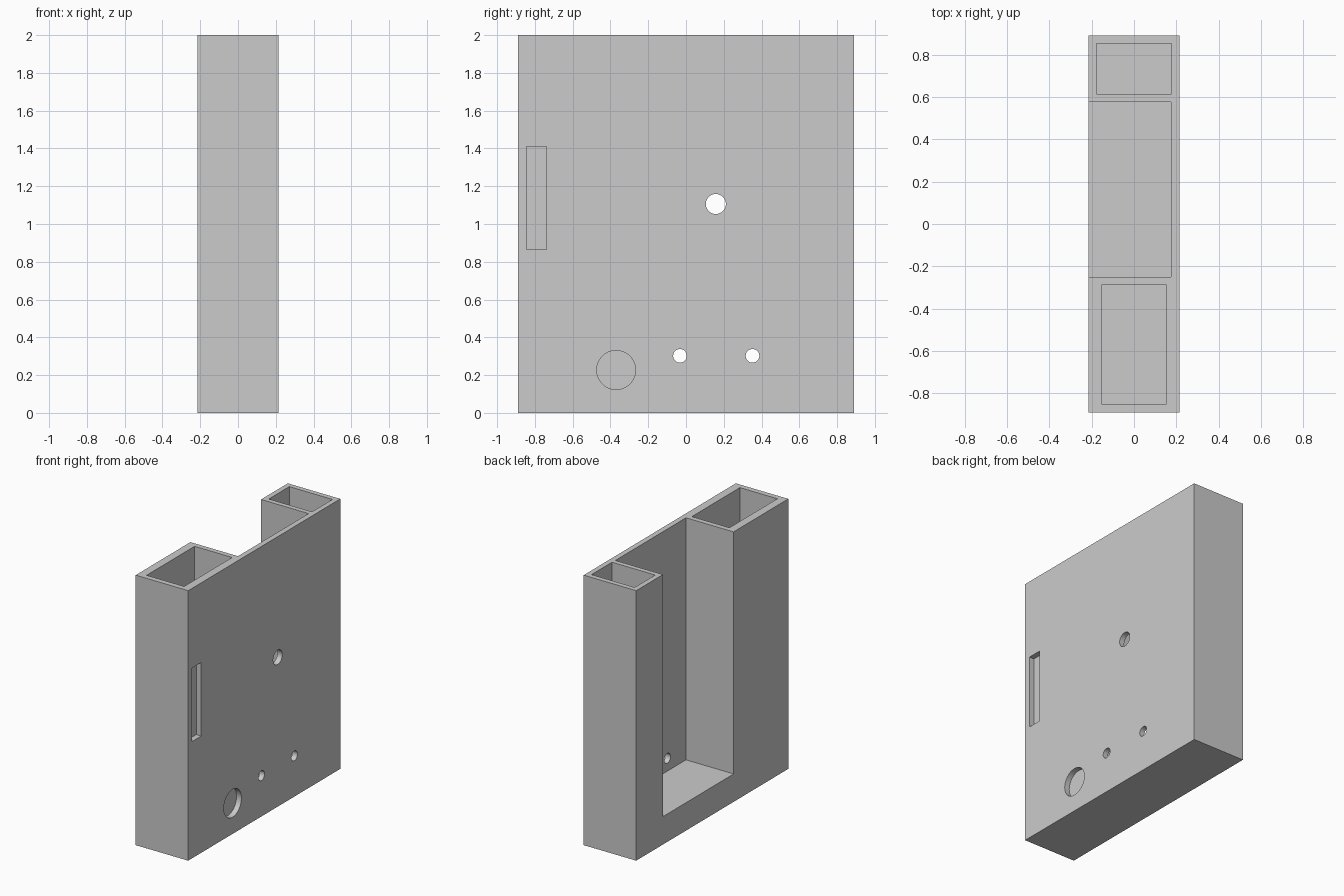
import bpy
from math import pi

cube = bpy.data.objects.get("Cube")
if cube:
    bpy.data.objects.remove(cube, do_unlink=True)

# Outer size and wall thickness
HALF_X, HALF_Y, HEIGHT = 0.215, 0.89, 2.0
WALL = 0.04
RECESS = 0.04
OVER = 0.1  # how far cutters reach past the surface

grey = bpy.data.materials.new("plain grey")
grey.use_nodes = True
colour = (0.6, 0.6, 0.6, 1)
grey.diffuse_color = colour
grey.node_tree.nodes["Principled BSDF"].inputs["Base Color"].default_value = colour


def box(name, x, y, z):
    """Box from (min, max) pairs along each axis."""
    bpy.ops.mesh.primitive_cube_add(size=1)
    obj = bpy.context.object
    obj.name = name
    for vert in obj.data.vertices:
        vert.co = [sum(r) / 2 + c * (r[1] - r[0]) for r, c in zip((x, y, z), vert.co)]
    return obj


def rod(name, x, y, z, radius):
    """Cylinder lying along x."""
    bpy.ops.mesh.primitive_cylinder_add(
        vertices=64, radius=radius, depth=x[1] - x[0],
        location=(sum(x) / 2, y, z), rotation=(0, pi / 2, 0))
    bpy.context.object.name = name
    return bpy.context.object


def cut(target, cutter):
    """Subtract the cutter, then discard it."""
    cutter.hide_render = True
    mod = target.modifiers.new(cutter.name, "BOOLEAN")
    mod.operation, mod.solver, mod.object = "DIFFERENCE", "EXACT", cutter
    bpy.context.view_layer.objects.active = target
    bpy.ops.object.modifier_apply(modifier=mod.name)
    bpy.data.objects.remove(cutter, do_unlink=True)


body = box("holder_body", (-HALF_X, HALF_X), (-HALF_Y, HALF_Y), (0, HEIGHT))
body.data.materials.append(grey)

# Channel open to the top and to the right-hand side
top = HEIGHT + OVER
cut(body, box("channel", (-HALF_X - OVER, 0.175), (-0.25, 0.577), (0.207, top)))

# Deep pockets in the two columns
cut(body, box("front_pocket", (-0.154, 0.154), (-0.85, -0.288), (WALL, top)))
cut(body, box("back_pocket", (-0.177, 0.177), (0.613, 0.853), (WALL, top)))

# Shallow slot and round recess on the left face
shallow = (HALF_X - RECESS, HALF_X + OVER)
cut(body, box("slot_recess", shallow, (-0.844, -0.738), (0.865, 1.41)))
cut(body, rod("round_recess", shallow, -0.37, 0.227, 0.103))

# Holes through the left wall into the channel
for y, z, radius in ((-0.032, 0.302, 0.036), (0.352, 0.302, 0.036), (0.158, 1.106, 0.053)):
    cut(body, rod("wall_hole", (0.1, HALF_X + OVER), y, z, radius))

bpy.ops.object.select_all(action="DESELECT")
body.select_set(True)
bpy.context.view_layer.objects.active = body
bpy.ops.object.shade_smooth_by_angle()
